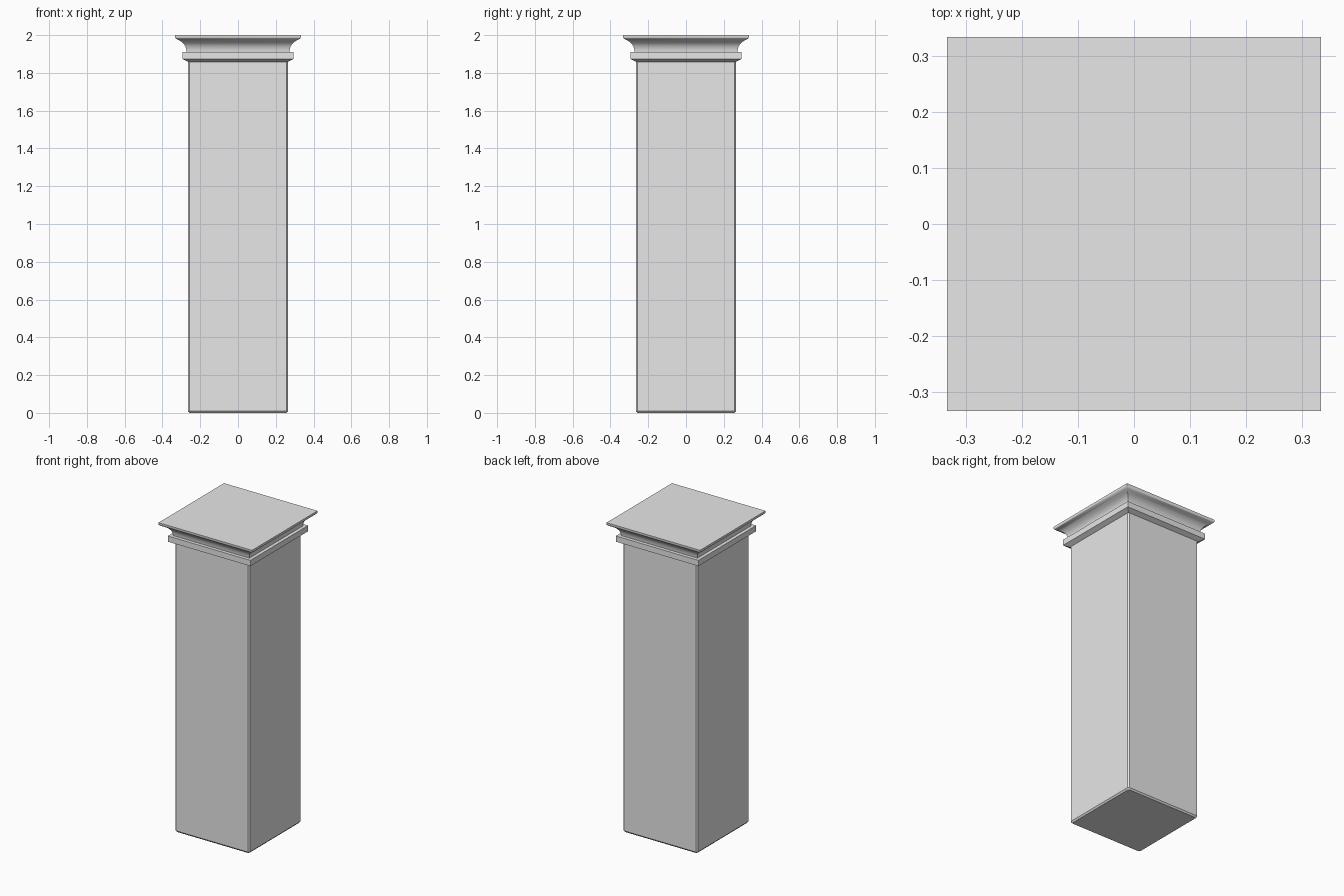
import bpy
import bmesh
import math

cube = bpy.data.objects.get("Cube")
if cube:
    bpy.data.objects.remove(cube, do_unlink=True)

stone = bpy.data.materials.new("grey_stone")
stone.use_nodes = True
GREY = (0.8, 0.8, 0.8, 1.0)
stone.diffuse_color = GREY
stone.node_tree.nodes["Principled BSDF"].inputs["Base Color"].default_value = GREY


def square_loft(name, profile, chamfer=0.0):
    """Sweep a (half width, height) profile round a square with optional cut corners."""
    bm = bmesh.new()
    rings = []
    for w, z in profile:
        c = w - chamfer
        if chamfer:
            pts = [(c, -w), (w, -c), (w, c), (c, w), (-c, w), (-w, c), (-w, -c), (-c, -w)]
        else:
            pts = [(w, -w), (w, w), (-w, w), (-w, -w)]
        rings.append([bm.verts.new((x, y, z)) for x, y in pts])
    for low, high in zip(rings, rings[1:]):
        n = len(low)
        for i in range(n):
            j = (i + 1) % n
            bm.faces.new((low[i], low[j], high[j], high[i]))
    bm.faces.new(list(reversed(rings[0])))
    bm.faces.new(rings[-1])
    mesh = bpy.data.meshes.new(name)
    bm.to_mesh(mesh)
    bm.free()
    mesh.materials.append(stone)
    obj = bpy.data.objects.new(name, mesh)
    bpy.context.collection.objects.link(obj)
    return obj


# Shaft with chamfered edges
square_loft("shaft", [(0.257, 0), (0.265, 0.01), (0.265, 1.865)], 0.008)

# Flat band with a sloped underside
square_loft("neck_band", [(0.262, 1.857), (0.294, 1.873), (0.294, 1.91)])

# Flared moulding under a thin flat lip
curve = [(0.272, 1.908), (0.274, 1.925), (0.279, 1.941), (0.288, 1.955),
         (0.301, 1.966), (0.317, 1.975), (0.328, 1.981), (0.333, 1.987), (0.333, 2.0)]
cornice = square_loft("cornice", curve)

# Smooth the curve while keeping the mitred corners sharp
bpy.ops.object.select_all(action="DESELECT")
cornice.select_set(True)
bpy.context.view_layer.objects.active = cornice
bpy.ops.object.shade_smooth_by_angle(angle=math.radians(40))
